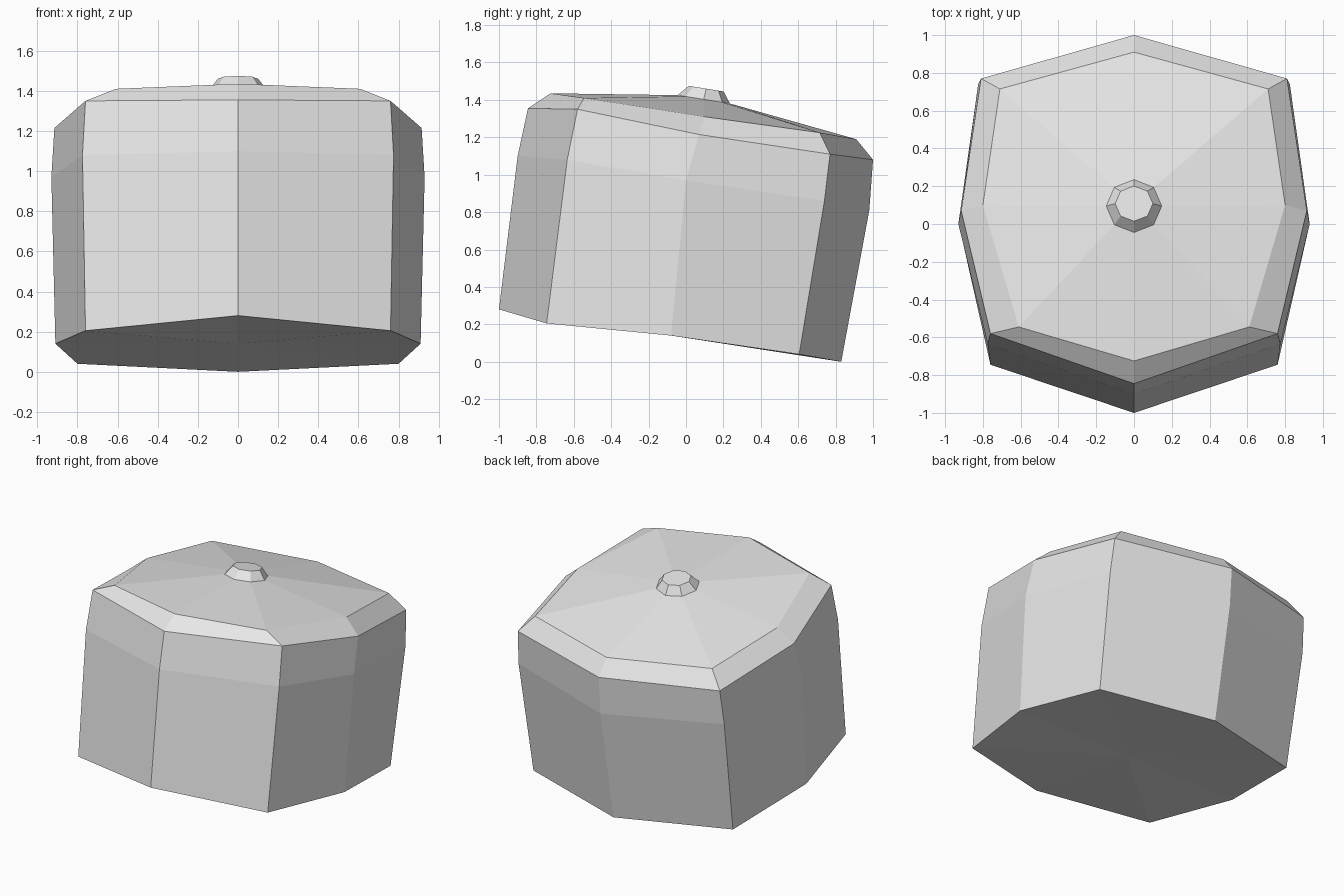
import bpy
import bmesh
import math

old_cube = bpy.data.objects.get("Cube")
if old_cube:
    bpy.data.objects.remove(old_cube, do_unlink=True)

# One plain material for every part
grey = bpy.data.materials.new("light_grey")
grey.use_nodes = True
grey.diffuse_color = (0.8, 0.8, 0.8, 1)
grey.node_tree.nodes["Principled BSDF"].inputs["Base Color"].default_value = (0.8, 0.8, 0.8, 1)


def mirrored_ring(half):
    """Close a front-to-back half outline into an eight-point ring."""
    return half + [(-x, y, z) for x, y, z in half[-2:0:-1]]


def tilted_octagon(radius_x, radius_y, centre_y, centre_z, slope):
    """Octagon starting at the front, tipped down toward the back."""
    ring = []
    for i in range(8):
        angle = math.tau * i / 8
        dy = -radius_y * math.cos(angle)
        ring.append((radius_x * math.sin(angle), centre_y + dy, centre_z + slope * dy))
    return ring


def loft(name, rings, top_cap=False, bottom_centre=None):
    """Skin a stack of rings, listed from low to high, with flat faces."""
    bm = bmesh.new()
    loops = [[bm.verts.new(p) for p in ring] for ring in rings]
    count = len(loops[0])
    for low, high in zip(loops, loops[1:]):
        for i in range(count):
            j = (i + 1) % count
            bm.faces.new((low[i], low[j], high[j], high[i]))
    if top_cap:
        bm.faces.new(loops[-1])
    if bottom_centre:
        centre = bm.verts.new(bottom_centre)
        for i in range(count):
            bm.faces.new((loops[0][(i + 1) % count], loops[0][i], centre))
    mesh = bpy.data.meshes.new(name)
    bm.to_mesh(mesh)
    bm.free()
    mesh.materials.append(grey)
    obj = bpy.data.objects.new(name, mesh)
    bpy.context.collection.objects.link(obj)
    return obj


# Half outlines from front to back
base = mirrored_ring([(0, -1, 0.28), (0.76, -0.745, 0.205), (0.91, -0.08, 0.14),
                      (0.80, 0.605, 0.04), (0, 0.83, 0)])
waist = mirrored_ring([(0, -0.9, 1.1), (0.775, -0.635, 1.08), (0.93, 0, 0.97),
                       (0.825, 0.74, 0.86), (0, 0.98, 0.81)])
rim = mirrored_ring([(0, -0.845, 1.355), (0.76, -0.58, 1.35), (0.915, 0.07, 1.215),
                     (0.81, 0.77, 1.11), (0, 1, 1.08)])
bevel = mirrored_ring([(0, -0.725, 1.435), (0.61, -0.545, 1.41), (0.80, 0.1, 1.31),
                       (0.71, 0.715, 1.225), (0, 0.91, 1.19)])
knob_foot = tilted_octagon(0.147, 0.14, 0.095, 1.403, -0.16)
knob_top = tilted_octagon(0.1, 0.093, 0.108, 1.46, -0.16)

# Tapered, leaning body with a shallow underside
loft("body", [base, waist, rim], bottom_centre=(0, -0.08, 0.14))
# Bevelled lid rising gently to the knob
loft("lid", [rim, bevel, knob_foot])
# Small faceted knob
loft("knob", [knob_foot, knob_top], top_cap=True)
